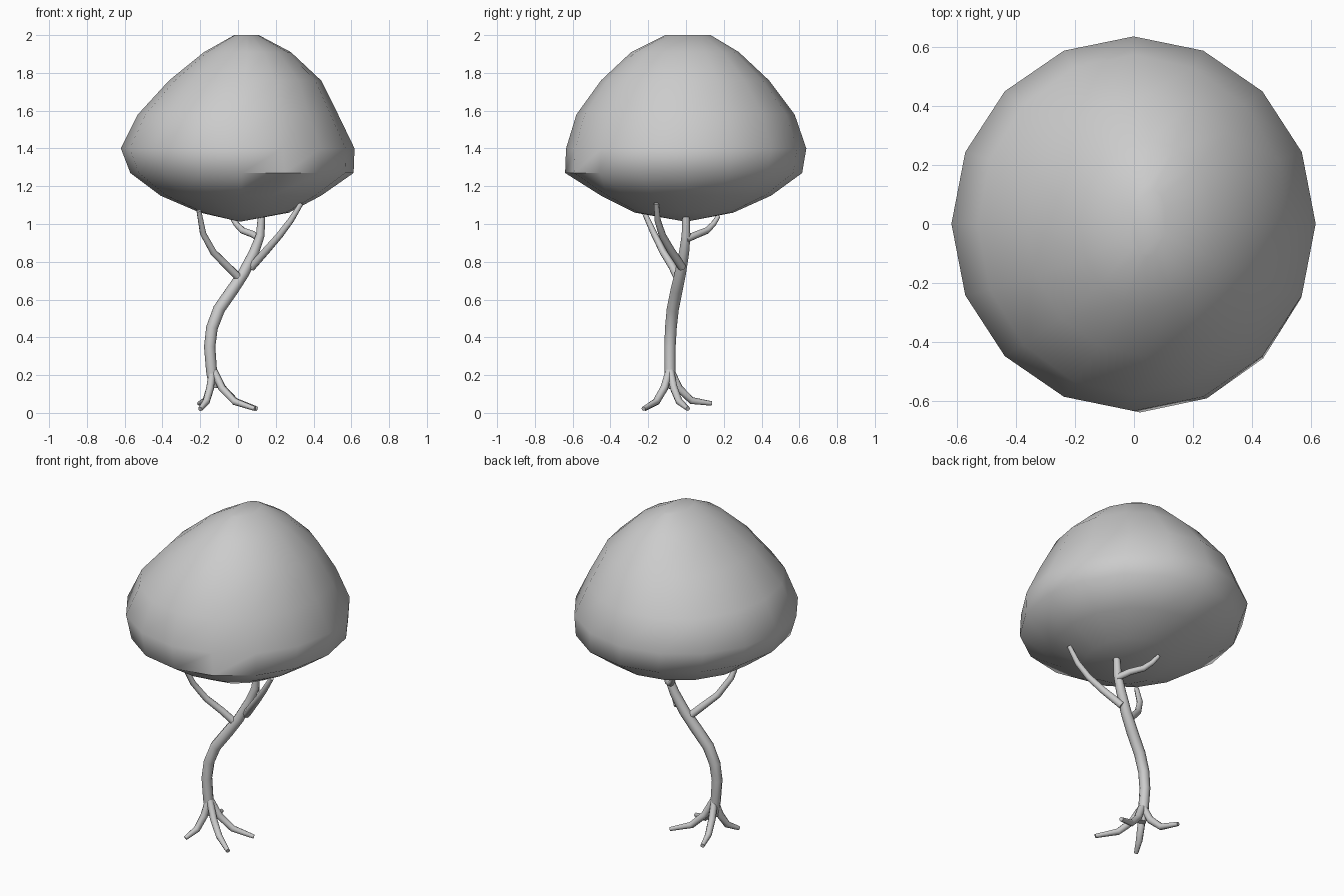
import bpy, bmesh, math

if "Cube" in bpy.data.objects:
    bpy.data.objects.remove(bpy.data.objects["Cube"])


def tube(name, points, radii, depth=1.0, sides_res=2):
    """Tapered round limb along a poly path."""
    cu = bpy.data.curves.new(name, 'CURVE')
    cu.dimensions = '3D'
    cu.bevel_depth = depth
    cu.bevel_resolution = sides_res
    cu.use_fill_caps = True
    sp = cu.splines.new('POLY')
    sp.points.add(len(points) - 1)
    for p, co, r in zip(sp.points, points, radii):
        p.co = (*co, 1)
        p.radius = r
    tmp = bpy.data.objects.new(name + "_path", cu)
    bpy.context.collection.objects.link(tmp)
    dg = bpy.context.evaluated_depsgraph_get()
    me = bpy.data.meshes.new_from_object(tmp.evaluated_get(dg))
    bpy.data.objects.remove(tmp)
    finish(bpy.data.objects.new(name, me))


def finish(ob):
    bpy.context.collection.objects.link(ob)
    bpy.ops.object.select_all(action='DESELECT')
    ob.select_set(True)
    bpy.context.view_layer.objects.active = ob
    bpy.ops.object.shade_smooth_by_angle(angle=math.radians(60))


# Trunk: S-shaped stem
tube("trunk",
     [(-.13, -.085, .13), (-.14, -.085, .22), (-.15, -.085, .35), (-.138, -.08, .45),
      (-.10, -.07, .55), (-.03, -.05, .65), (.03, -.03, .74), (.085, -.01, .85),
      (.118, 0, .94), (.125, 0, 1.05)],
     [.022, .029, .030, .031, .032, .032, .030, .027, .023, .019])

# Branches reaching into the canopy
tube("branch_left",
     [(.01, -.04, .71), (-.06, -.075, .78), (-.13, -.12, .85), (-.185, -.17, .95),
      (-.207, -.225, 1.07)], [.022, .021, .019, .017, .013])
tube("branch_right",
     [(.07, -.02, .77), (.15, -.08, .86), (.22, -.125, .94), (.28, -.15, 1.02),
      (.335, -.157, 1.11)], [.022, .021, .019, .017, .013])
tube("branch_back",
     [(.12, .0, .92), (.08, .06, .945), (.025, .11, .965), (-.01, .145, 1.0),
      (-.035, .17, 1.04)], [.020, .019, .018, .015, .012])

# Roots: four legs flaring out from the trunk base
base = (-.133, -.085)
tips = {"root_front_left": (-.20, -.22, .02), "root_front_right": (.09, -.225, .022),
        "root_right": (.10, .01, .022), "root_back": (-.205, .135, .05)}
for name, (tx, ty, tz) in tips.items():
    path = [(base[0] + (tx - base[0]) * t, base[1] + (ty - base[1]) * t, z)
            for t, z in ((.03, .22), (.22, .13), (.52, .055 + tz * .2), (1, tz))]
    tube(name, path, [.020, .021, .019, .012])

# Canopy: lofted rings (z, x min, x max, y min, y max)
rings = [(1.06, -.20, .27, -.27, .25), (1.15, -.41, .44, -.45, .45),
         (1.27, -.57, .612, -.64, .615), (1.40, -.62, .617, -.635, .637),
         (1.58, -.53, .53, -.58, .575), (1.76, -.365, .44, -.45, .44),
         (1.91, -.18, .28, -.29, .28), (2.0, -.02, .11, -.11, .13)]
N = 16
bm = bmesh.new()
loops = []
for z, x0, x1, y0, y1 in rings:
    cx, cy, rx, ry = (x0 + x1) / 2, (y0 + y1) / 2, (x1 - x0) / 2, (y1 - y0) / 2
    loops.append([bm.verts.new((cx + rx * math.cos(2 * math.pi * i / N),
                                cy + ry * math.sin(2 * math.pi * i / N), z))
                  for i in range(N)])
pole = bm.verts.new((.01, 0, 1.012))
for i in range(N):
    j = (i + 1) % N
    bm.faces.new((pole, loops[0][j], loops[0][i]))
    for a, b in zip(loops, loops[1:]):
        bm.faces.new((a[i], a[j], b[j], b[i]))
bm.faces.new(loops[-1])
bmesh.ops.recalc_face_normals(bm, faces=bm.faces)
me = bpy.data.meshes.new("canopy")
bm.to_mesh(me)
bm.free()
finish(bpy.data.objects.new("canopy", me))
